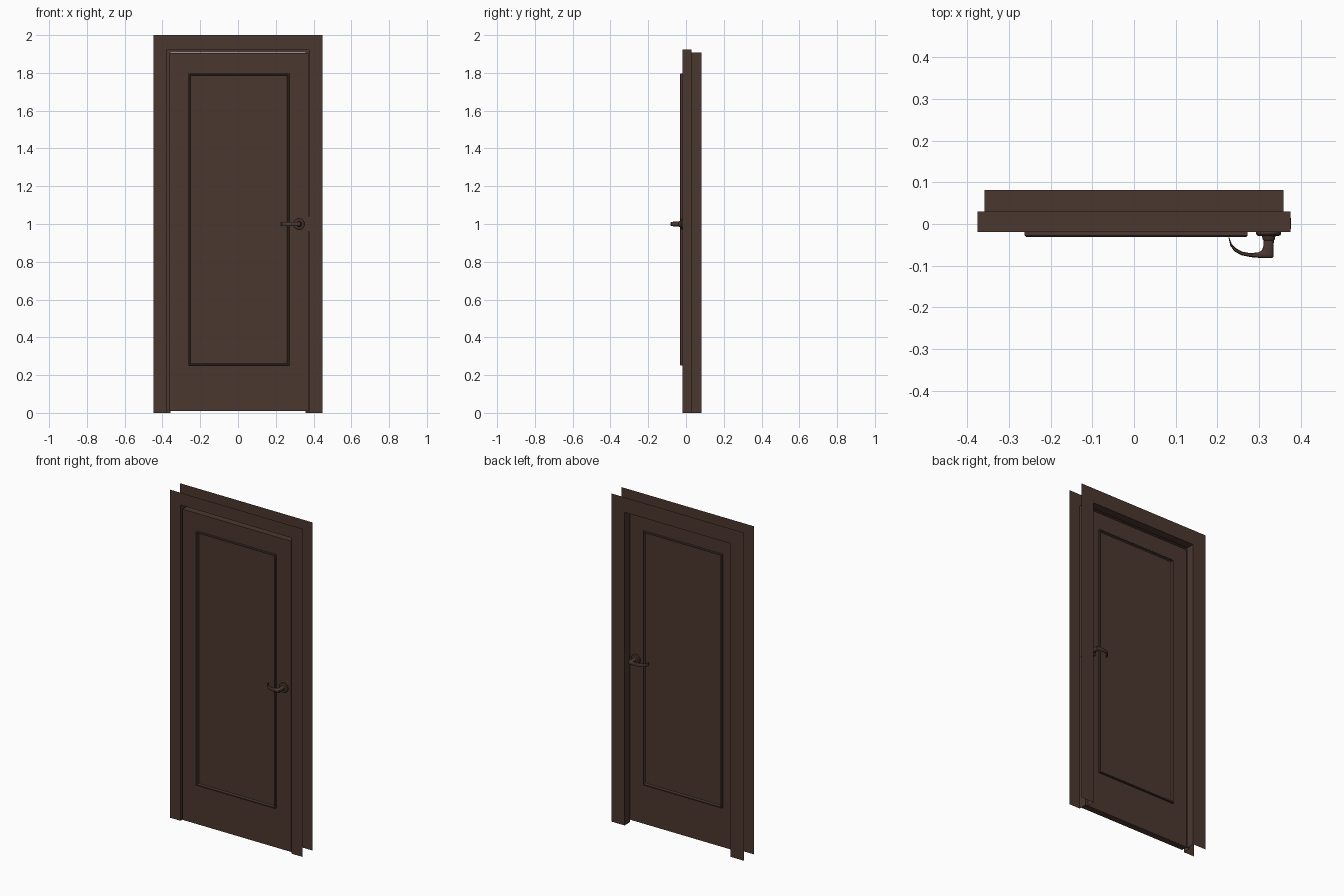
import bpy, bmesh, math

if "Cube" in bpy.data.objects:
    bpy.data.objects.remove(bpy.data.objects["Cube"])

wood = bpy.data.materials.new("dark brown")
wood.diffuse_color = (0.070, 0.039, 0.029, 1)
wood.use_nodes = True
wood.node_tree.nodes["Principled BSDF"].inputs["Base Color"].default_value = wood.diffuse_color


def make(name, bm, smooth=False):
    bmesh.ops.recalc_face_normals(bm, faces=bm.faces)
    me = bpy.data.meshes.new(name)
    bm.to_mesh(me)
    bm.free()
    me.materials.append(wood)
    ob = bpy.data.objects.new(name, me)
    bpy.context.collection.objects.link(ob)
    if smooth:
        bpy.ops.object.select_all(action='DESELECT')
        bpy.context.view_layer.objects.active = ob
        ob.select_set(True)
        bpy.ops.object.shade_smooth_by_angle(angle=math.radians(35))
    return ob


def box(name, x0, x1, y0, y1, z0, z1):
    bm = bmesh.new()
    bmesh.ops.create_cube(bm, size=1)
    for v in bm.verts:
        v.co = ((x0 + x1) / 2 + v.co.x * (x1 - x0),
                (y0 + y1) / 2 + v.co.y * (y1 - y0),
                (z0 + z1) / 2 + v.co.z * (z1 - z0))
    return make(name, bm)


def sweep(bm, rings, closed=False):
    """Join successive rings of points with quads."""
    rows = [[bm.verts.new(p) for p in r] for r in rings]
    n = len(rows[0])
    for a, b in zip(rows, rows[1:]):
        for i in range(n if closed else n - 1):
            j = (i + 1) % n
            bm.faces.new((a[i], a[j], b[j], b[i]))
    return rows


# Door frame: thin casing sheets front and back, joined by a stepped jamb
profile = [(0.447, 2.0, -0.019), (0.375, 1.925, -0.019), (0.375, 1.925, 0.030),
           (0.358, 1.909, 0.030), (0.358, 1.909, 0.081), (0.447, 2.0, 0.081)]
bm = bmesh.new()
sweep(bm, [[(-x, y, 0), (-x, y, z), (x, y, z), (x, y, 0)] for x, z, y in profile])
make("door_frame", bm)

# Door leaf
box("door_leaf", -0.362, 0.372, -0.0195, 0.0195, 0.01, 1.904)

# Latch plate on the handle side
box("latch_plate", 0.368, 0.377, -0.012, 0.014, 0.96, 1.04)


# Raised moulding rectangle on each face of the door
def moulding(name, s):
    steps = [(0, 0.018), (0, 0.028), (0.003, 0.031), (0.007, 0.030), (0.012, 0.018)]
    bm = bmesh.new()
    sweep(bm, [[(-0.262 + d, s * y, 0.25 + d), (0.272 - d, s * y, 0.25 + d),
                (0.272 - d, s * y, 1.797 - d), (-0.262 + d, s * y, 1.797 - d)]
               for d, y in steps], closed=True)
    make(name, bm)


# Turned rose and neck
def rose(name, s):
    prof = [(0.030, 0.019), (0.030, 0.024), (0.027, 0.028), (0.016, 0.029),
            (0.015, 0.036), (0.0125, 0.039), (0.0125, 0.046)]
    bm = bmesh.new()
    rows = sweep(bm, [[(0.323 + r * math.cos(a), s * y, 1 + r * math.sin(a))
                       for a in (math.tau * i / 32 for i in range(32))]
                      for r, y in prof], closed=True)
    bm.faces.new(rows[-1])
    make(name, bm, True)


# Curved lever: plan outline extruded in z
def lever(name, s):
    outer = [(0.335, 0.040), (0.335, 0.078), (0.331, 0.082), (0.305, 0.0815),
             (0.280, 0.0795), (0.258, 0.075), (0.241, 0.066), (0.231, 0.052), (0.2265, 0.032)]
    inner = [(0.311, 0.040), (0.310, 0.054), (0.307, 0.063), (0.298, 0.068),
             (0.280, 0.070), (0.260, 0.0665), (0.244, 0.058), (0.234, 0.047), (0.2285, 0.032)]
    bm = bmesh.new()
    rings = []
    for i, ((ax, ay), (bx, by)) in enumerate(zip(outer, inner)):
        h = 0.0125 - 0.003 * i / 8
        cx, cy, hx, hy = (ax + bx) / 2, (ay + by) / 2, (ax - bx) / 2, (ay - by) / 2
        ring = []
        for k in range(16):
            c, t = math.cos(math.tau * k / 16), math.sin(math.tau * k / 16)
            c = math.copysign(abs(c) ** 0.7, c)
            t = math.copysign(abs(t) ** 0.7, t)
            ring.append((cx + hx * c, s * (cy + hy * c), 1 + h * t))
        rings.append(ring)
    rows = sweep(bm, rings, closed=True)
    bm.faces.new(rows[0])
    bm.faces.new(rows[-1])
    make(name, bm, True)


for side, s in (("front", -1), ("back", 1)):
    moulding(side + "_moulding", s)
    rose(side + "_handle_rose", s)
    lever(side + "_handle_lever", s)
